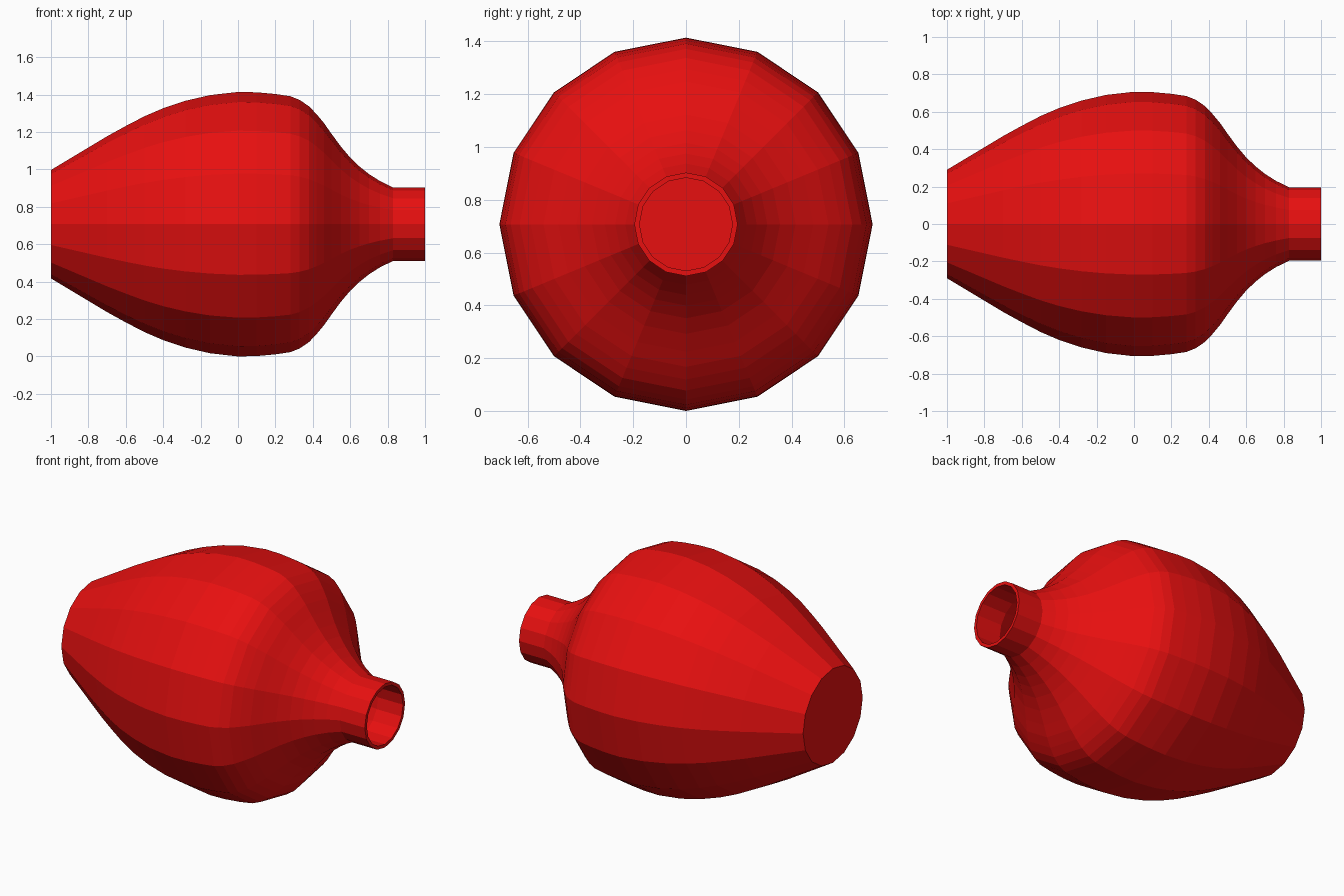
import bpy, bmesh, math

if "Cube" in bpy.data.objects:
    bpy.data.objects.remove(bpy.data.objects["Cube"])

SIDES = 16
AXIS_Z = 0.707
WALL = 0.02

# Outer profile: (position along x, radius), base to mouth
outer = [(-1, .29), (-.9, .35), (-.8, .41), (-.7, .47), (-.6, .525), (-.5, .577),
         (-.4, .62), (-.28, .66), (-.15, .69), (0, .707), (.1, .705), (.2, .696),
         (.28, .684), (.33, .664), (.38, .63), (.42, .588), (.46, .54), (.5, .483),
         (.55, .415), (.6, .356), (.65, .308), (.7, .268), (.76, .23), (.83, .196),
         (1, .196)]
# Inner wall runs back from mouth to base
inner = [(max(x, -1 + WALL), r - WALL) for x, r in reversed(outer)]

red = bpy.data.materials.new("glossy red")
red.diffuse_color = (0.8, 0.005, 0.005, 1)
red.use_nodes = True
red.node_tree.nodes["Principled BSDF"].inputs["Base Color"].default_value = red.diffuse_color

# Lathe the vase around the x axis, flat faceted
bm = bmesh.new()
rings = []
for x, r in outer + inner:
    rings.append([bm.verts.new((x, r * math.cos(2 * math.pi * i / SIDES),
                                AXIS_Z + r * math.sin(2 * math.pi * i / SIDES)))
                  for i in range(SIDES)])
for a, b in zip(rings, rings[1:]):
    for i in range(SIDES):
        j = (i + 1) % SIDES
        bm.faces.new((a[i], a[j], b[j], b[i]))
# Base outside and floor inside
bm.faces.new(rings[0])
bm.faces.new(rings[-1])
bmesh.ops.recalc_face_normals(bm, faces=bm.faces)

mesh = bpy.data.meshes.new("vase")
bm.to_mesh(mesh)
bm.free()
mesh.materials.append(red)
vase = bpy.data.objects.new("vase", mesh)
bpy.context.collection.objects.link(vase)
